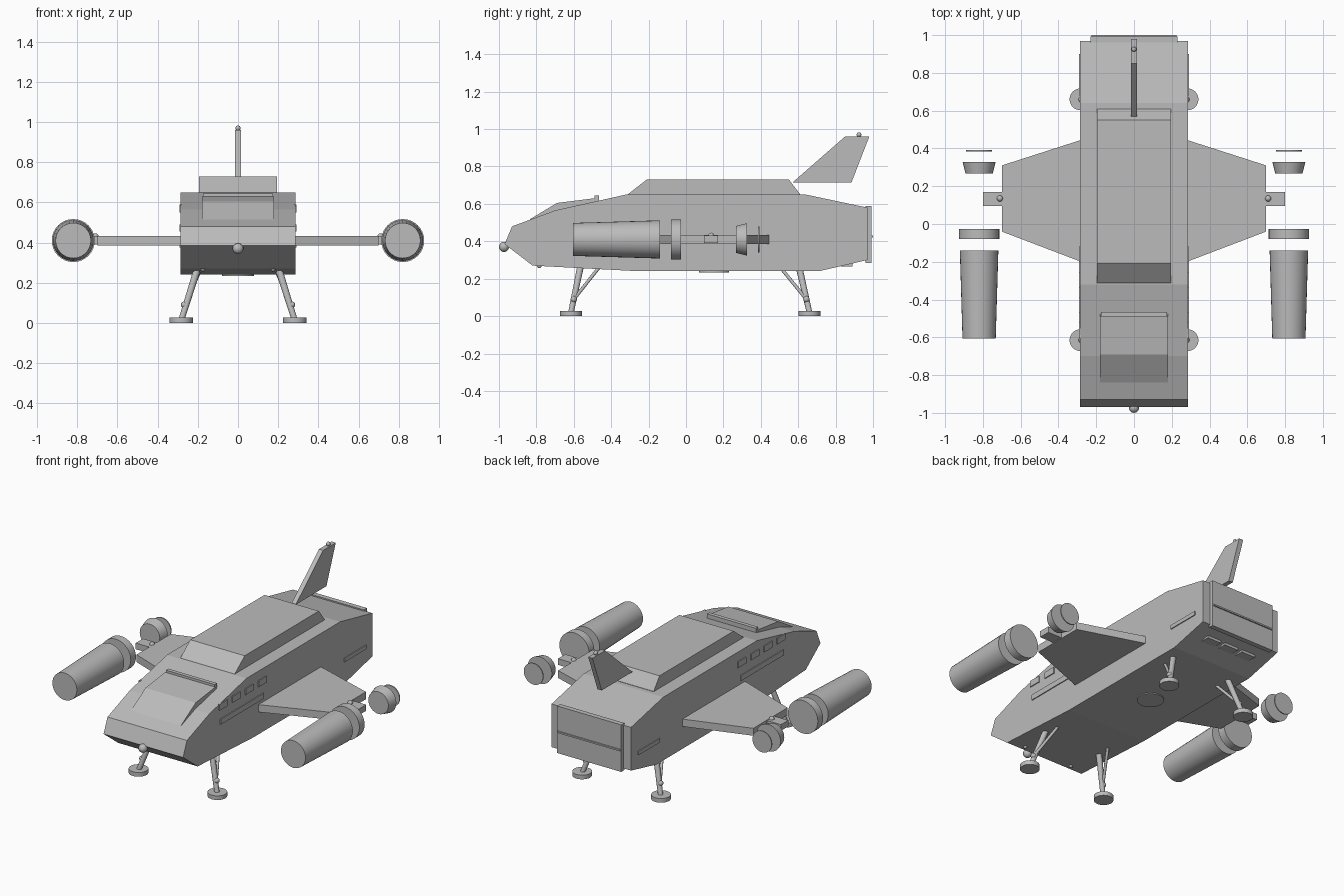
import bpy, bmesh, math
from mathutils import Vector

if "Cube" in bpy.data.objects:
    bpy.data.objects.remove(bpy.data.objects["Cube"])

grey = bpy.data.materials.new("plain grey")
grey.diffuse_color = (0.5, 0.5, 0.5, 1)
grey.use_nodes = True
grey.node_tree.nodes["Principled BSDF"].inputs["Base Color"].default_value = grey.diffuse_color


def finish(ob, name, smooth=False):
    ob.name = name
    ob.data.materials.append(grey)
    if smooth:
        bpy.ops.object.select_all(action='DESELECT')
        ob.select_set(True)
        bpy.context.view_layer.objects.active = ob
        bpy.ops.object.shade_smooth_by_angle(angle=math.radians(35))
    return ob


def prism(name, pts, to3d, lo, hi):
    """Extrude a closed 2D outline between two depths."""
    bm = bmesh.new()
    a = [bm.verts.new(to3d(p, lo)) for p in pts]
    b = [bm.verts.new(to3d(p, hi)) for p in pts]
    bm.faces.new(a)
    bm.faces.new(b[::-1])
    for i in range(len(pts)):
        j = (i + 1) % len(pts)
        bm.faces.new((a[i], b[i], b[j], a[j]))
    bmesh.ops.recalc_face_normals(bm, faces=bm.faces)
    me = bpy.data.meshes.new(name)
    bm.to_mesh(me)
    bm.free()
    ob = bpy.data.objects.new(name, me)
    bpy.context.collection.objects.link(ob)
    return finish(ob, name)


def side_profile(name, pts, half):
    return prism(name, pts, lambda p, x: (x, p[0], p[1]), -half, half)


def box(name, x, y, z):
    bpy.ops.mesh.primitive_cube_add(size=1)
    ob = bpy.context.object
    ob.location = [(r[0] + r[1]) / 2 for r in (x, y, z)]
    ob.scale = [abs(r[1] - r[0]) for r in (x, y, z)]
    return finish(ob, name)


def rod(name, p, q, r1, r2=None, sides=32):
    """Round bar or cone from p to q."""
    p, q = Vector(p), Vector(q)
    bpy.ops.mesh.primitive_cone_add(vertices=sides, radius1=r1, radius2=r2 or r1,
                                    depth=(q - p).length, location=(p + q) / 2)
    ob = bpy.context.object
    ob.rotation_euler = (q - p).to_track_quat('Z', 'Y').to_euler()
    return finish(ob, name, True)


def ball(name, loc, r):
    bpy.ops.mesh.primitive_uv_sphere_add(segments=16, ring_count=10, radius=r, location=loc)
    return finish(bpy.context.object, name, True)


# Hull, roof housing and windscreen
side_profile("hull", [(-.97, .385), (-.93, .48), (-.70, .565), (-.32, .65), (.64, .65),
                      (.97, .58), (.97, .30), (.71, .24), (-.25, .24), (-.82, .27)], .285)
side_profile("roof_housing", [(-.32, .64), (-.31, .652), (-.21, .73), (.55, .73),
                              (.61, .652), (.61, .64)], .195)
side_profile("windscreen", [(-.84, .515), (-.69, .605), (-.49, .63), (-.46, .60),
                            (-.70, .55)], .18)
box("windscreen_bar", (-.175, .175), (-.49, -.465), (.61, .645))

# Tail fin
side_profile("tail_fin", [(.57, .715), (.885, .715), (.98, .96), (.85, .96)], .015)
ball("fin_light", (0, .925, .97), .013)

# Rear hatch
box("rear_hatch", (-.23, .23), (.96, .992), (.285, .59))
box("hatch_seam", (-.225, .225), (.99, 1.0), (.42, .43))

# Nose sensor and belly details
ball("nose_sensor", (0, -.973, .37), .027)
rod("belly_disc", (0, .15, .25), (0, .15, .234), .08)
for i in range(3):
    cx = (i - 1) * .13
    box("rear_vent", (cx - .05, cx + .05), (.83, .89), (.265, .295))

for s in (-1, 1):
    ball("nose_light", (s * .175, -.785, .268), .012)

    # Side windows and panels
    for i in range(4):
        y = -.604 + i * .134
        box("side_window", (s * .28, s * .291), (y, y + .082), (.55, .59))
    box("side_panel", (s * .28, s * .291), (-.59, -.15), (.455, .49))
    box("rear_side_panel", (s * .28, s * .291), (.68, .90), (.375, .40))

    # Wing and engine pylon
    prism("wing", [(s * .28, -.20), (s * .70, -.04), (s * .70, .31), (s * .28, .445)],
          lambda p, z: (p[0], p[1], z), .385, .433)
    box("pylon", (s * .69, s * .80), (.095, .17), (.39, .43))
    ball("wing_light", (s * .71, .135, .43), .016)

    # Engine: body, ring, nozzle and exhaust disc
    def engine_part(name, y0, y1, r0, r1):
        rod(name, (s * .82, y0, .41), (s * .82, y1, .41), r0, r1)
    engine_part("engine_body", -.605, -.14, .088, .102)
    engine_part("engine_ring", -.08, -.027, .107, .107)
    engine_part("engine_nozzle", .267, .327, .072, .087)
    engine_part("exhaust_disc", .385, .392, .069, .069)

    # Landing legs
    for pad, top, brace in ((-.615, -.565, -.465), (.66, .605, .505)):
        foot = (s * .28, pad, .02)
        rod("landing_pad", (s * .283, pad, 0), (s * .283, pad, .027), .058)
        rod("leg_strut", (s * .205, top, .26), foot, .018, .015, 16)
        rod("leg_brace", (s * .19, brace, .26), (s * .265, pad + (top - pad) * .3, .09),
            .009, None, 12)
        ball("leg_joint", (s * .268, pad + (top - pad) * .3, .09), .017)
